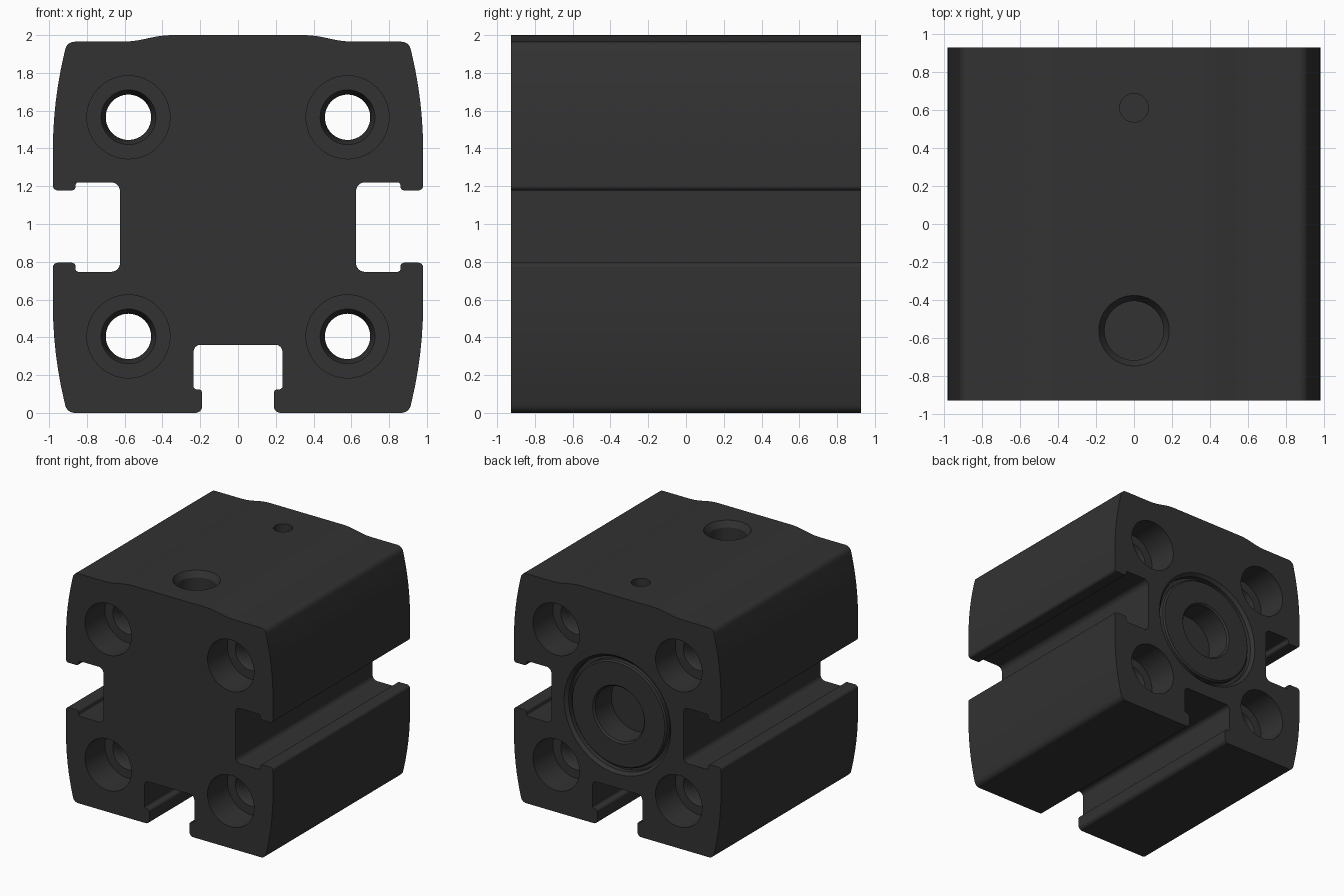
import bpy, bmesh
from math import pi, radians, cos
from mathutils import Vector, Matrix

if "Cube" in bpy.data.objects:
    bpy.data.objects.remove(bpy.data.objects["Cube"])

HALF_LEN = 0.927
MID_Z = 0.985

dark = bpy.data.materials.new("dark_anodised")
dark.diffuse_color = (0.032, 0.032, 0.032, 1)
dark.use_nodes = True
dark.node_tree.nodes["Principled BSDF"].inputs["Base Color"].default_value = dark.diffuse_color


def make_object(name, bm):
    bmesh.ops.recalc_face_normals(bm, faces=bm.faces[:])
    me = bpy.data.meshes.new(name)
    bm.to_mesh(me)
    bm.free()
    me.materials.append(dark)
    ob = bpy.data.objects.new(name, me)
    bpy.context.collection.objects.link(ob)
    return ob


def rounded(points, steps=6):
    """Round each corner (x, z, tangent length) of a closed outline."""
    out = []
    n = len(points)
    for i, (x, z, t) in enumerate(points):
        p = Vector((x, z))
        d0 = (Vector(points[i - 1][:2]) - p).normalized()
        d1 = (Vector(points[(i + 1) % n][:2]) - p).normalized()
        a, b = p + d0 * t, p + d1 * t
        w = cos((pi - d0.angle(d1)) / 2)
        for k in range(steps + 1):
            u = k / steps
            c0, c1, c2 = (1 - u) ** 2, 2 * u * (1 - u) * w, u * u
            out.append((a * c0 + p * c1 + b * c2) / (c0 + c1 + c2))
    return out


def lathe(bm, profile, loc, tilt, steps=64):
    """Spin an open (radius, depth) profile; tilt about x aims the depth."""
    part = bmesh.new()
    vs = [part.verts.new((r, 0, d)) for r, d in profile]
    es = [part.edges.new(pair) for pair in zip(vs, vs[1:])]
    bmesh.ops.spin(part, geom=vs + es, cent=(0, 0, 0), axis=(0, 0, 1),
                   angle=2 * pi, steps=steps)
    bmesh.ops.remove_doubles(part, verts=part.verts[:], dist=1e-5)
    part.transform(Matrix.Translation(loc) @ Matrix.Rotation(tilt, 4, 'X'))
    bmesh.ops.recalc_face_normals(part, faces=part.faces[:])
    tmp = bpy.data.meshes.new("tmp")
    part.to_mesh(tmp)
    part.free()
    bm.from_mesh(tmp)
    bpy.data.meshes.remove(tmp)


def smooth(ob):
    bpy.ops.object.select_all(action='DESELECT')
    ob.select_set(True)
    bpy.context.view_layer.objects.active = ob
    bpy.ops.object.shade_smooth_by_angle(angle=radians(25))
    wn = ob.modifiers.new("normals", 'WEIGHTED_NORMAL')
    wn.keep_sharp = True


# Extruded body: right half of the outline, mirrored
half = [
    (0.40, 2.0, 0.06), (0.56, 1.965, 0.06), (0.905, 1.965, 0.04),
    (0.98, 1.65, 0.26), (0.98, 1.178, 0.025), (0.86, 1.178, 0.02),
    (0.86, 1.22, 0.015), (0.625, 1.22, 0.045), (0.625, 0.747, 0.045),
    (0.86, 0.747, 0.015), (0.86, 0.795, 0.02), (0.98, 0.795, 0.025),
    (0.98, 0.315, 0.26), (0.905, 0.0, 0.04), (0.19, 0.0, 0.035),
    (0.19, 0.125, 0.02), (0.235, 0.125, 0.015), (0.235, 0.36, 0.035),
]
outline = rounded(half + [(-x, z, t) for x, z, t in reversed(half)])
bm = bmesh.new()
face = bm.faces.new([bm.verts.new((p.x, -HALF_LEN, p.y)) for p in outline])
ext = bmesh.ops.extrude_face_region(bm, geom=[face])
bmesh.ops.translate(bm, vec=(0, 2 * HALF_LEN, 0),
                    verts=[v for v in ext["geom"] if isinstance(v, bmesh.types.BMVert)])
body = make_object("cylinder_body", bm)

cut = bmesh.new()
# Four through holes, counterbored at both ends
L = 2 * HALF_LEN
front_end = [(0, -0.1), (0.22, -0.1), (0.22, 0.27), (0.145, 0.27), (0.12, 0.33)]
bolt = front_end + [(r, L - d) for r, d in reversed(front_end)]
for x in (-0.58, 0.58):
    for z in (0.405, 1.565):
        lathe(cut, bolt, (x, -HALF_LEN, z), -pi / 2)
# Chamfered bore in the back
lathe(cut, [(0, -0.1), (0.505, -0.1), (0.505, 0), (0.48, 0.025),
            (0.48, 0.3), (0, 0.3)], (0, HALF_LEN, MID_Z), pi / 2, 96)
# Large port and small hole in the top
lathe(cut, [(0, -0.1), (0.185, -0.1), (0.185, 0), (0.155, 0.05),
            (0.155, 0.3), (0, 0.3)], (0, -0.56, 2.0), pi)
lathe(cut, [(0, -0.1), (0.075, -0.1), (0.075, 0.2), (0, 0.2)],
      (0, 0.61, 2.0), pi, 40)
cutter = make_object("hole_cutter", cut)
cutter.hide_render = True

mod = body.modifiers.new("holes", 'BOOLEAN')
mod.object = cutter
mod.operation = 'DIFFERENCE'
mod.solver = 'EXACT'
bpy.context.view_layer.objects.active = body
bpy.ops.object.modifier_apply(modifier=mod.name)
bpy.data.objects.remove(cutter)

# End plug with blind centre hole, set in the bore
bm = bmesh.new()
lathe(bm, [(0, 0.25), (0.232, 0.25), (0.232, 0.03), (0.245, 0.015),
           (0.438, 0.015), (0.45, 0.027), (0.45, 0.065), (0.485, 0.065),
           (0.485, 0.31), (0, 0.31)], (0, HALF_LEN, MID_Z), pi / 2, 96)
plug = make_object("end_plug", bm)

for ob in (body, plug):
    smooth(ob)
